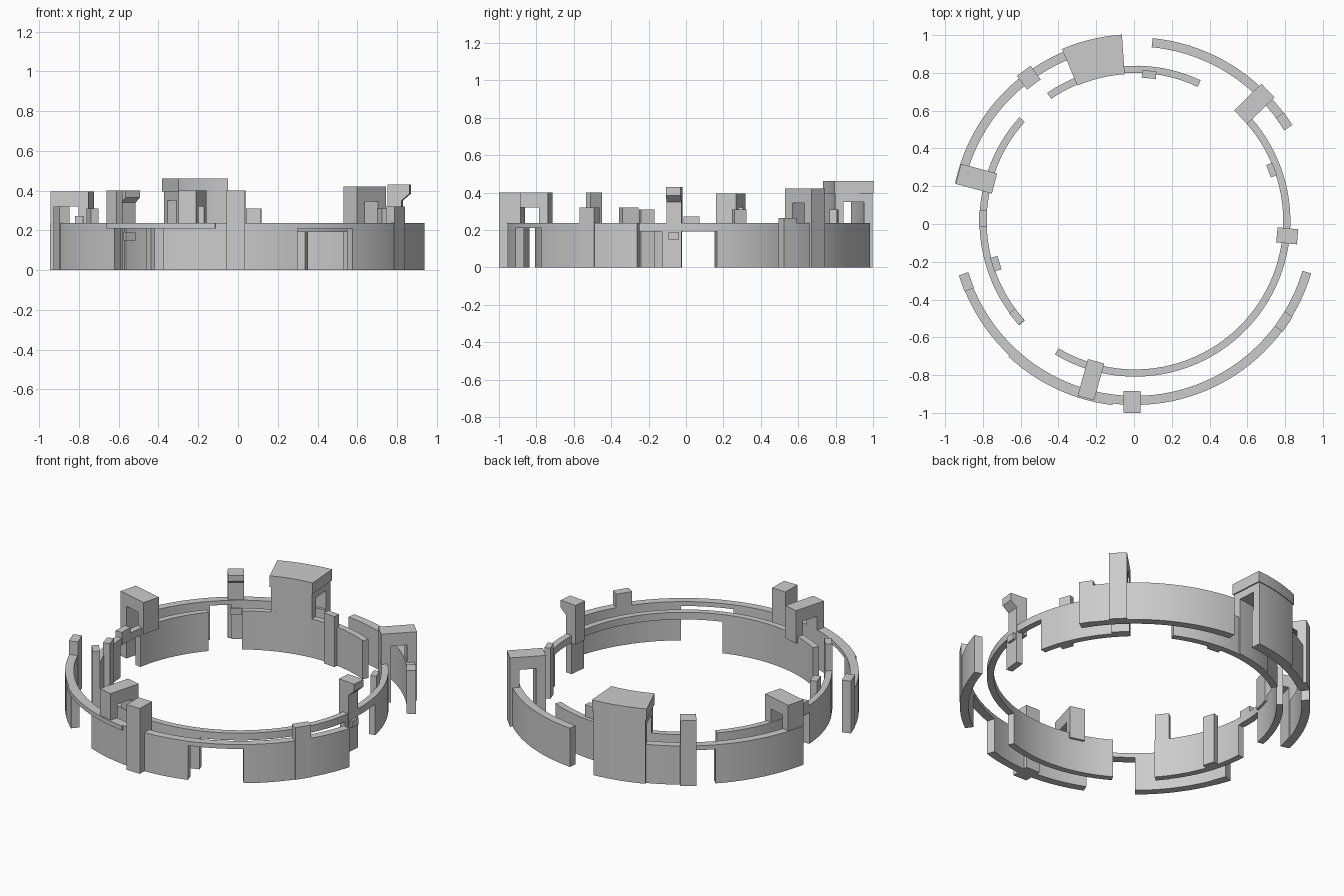
import bpy, bmesh, math

if "Cube" in bpy.data.objects:
    bpy.data.objects.remove(bpy.data.objects["Cube"])

CX, CY = 0.005, 0.015   # shared centre of both rings


def loft(name, sections):
    """Closed solid through a list of equal-length point rings."""
    bm = bmesh.new()
    rings = [[bm.verts.new(p) for p in s] for s in sections]
    n = len(rings[0])
    for a, b in zip(rings, rings[1:]):
        for i in range(n):
            j = (i + 1) % n
            bm.faces.new((a[i], a[j], b[j], b[i]))
    bm.faces.new(rings[0])
    bm.faces.new(rings[-1][::-1])
    bmesh.ops.recalc_face_normals(bm, faces=bm.faces)
    me = bpy.data.meshes.new(name)
    bm.to_mesh(me)
    bm.free()
    ob = bpy.data.objects.new(name, me)
    bpy.context.collection.objects.link(ob)
    return ob


def sweep(name, profile, a0, a1):
    """Sweep a (radius, height) profile around the centre between two angles."""
    n = max(2, int(abs(a1 - a0) / 3) + 1)
    secs = []
    for k in range(n + 1):
        t = math.radians(a0 + (a1 - a0) * k / n)
        secs.append([(CX + r * math.cos(t), CY + r * math.sin(t), z) for r, z in profile])
    ob = loft(name, secs)
    bpy.context.view_layer.objects.active = ob
    ob.select_set(True)
    bpy.ops.object.shade_smooth_by_angle(angle=math.radians(30))
    ob.select_set(False)
    return ob


def block(name, profile, az, width):
    """Extrude a (radius, height) profile straight along the tangent."""
    t = math.radians(az)
    c, s = math.cos(t), math.sin(t)
    return loft(name, [[(CX + r * c - w * s, CY + r * s + w * c, z) for r, z in profile]
                       for w in (-width / 2, width / 2)])


def rect(r0, r1, z0, z1):
    return [(r0, z0), (r1, z0), (r1, z1), (r0, z1)]


def ring_run(name, r0, r1, z_beam, spans):
    """Spans are (start, end, is_wall): full wall or just the top beam."""
    for i, (a, b, wall) in enumerate(spans):
        part = "wall" if wall else "beam"
        sweep(f"{name}_{part}_{i}", rect(r0, r1, 0 if wall else z_beam, 0.237), a, b)


# Outer ring: three broken arcs
ring_run("outer", 0.925, 0.973, 0.21, [
    (31.5, 84.5, True),
    (94.5, 128, True), (128, 135.5, False), (135.5, 168, True),
    (197.7, 230, True), (230, 247, False), (247, 287.6, True),
    (287.6, 306, False), (306, 343.5, True)])

# Inner ring: three broken arcs
ring_run("inner", 0.785, 0.823, 0.193, [
    (65, 124.4, True),
    (138, 170, True), (170, 183, False), (183, 222, True),
    (239, 289, True), (289, 350, False), (350, 357, True),
    (357, 370.5, False), (370.5, 403.5, True)])

# Thin ledge on the outside of the front left arc
sweep("outer_ledge", rect(0.96, 0.981, 0.21, 0.237), 227, 263)


def portal(r0, r1, leg, z_open, z_top, z_in, z_out):
    """Bridge outline: inner leg, opening, outer leg."""
    return [(r0, z_in), (r0 + leg, z_in), (r0 + leg, z_open), (r1 - leg, z_open),
            (r1 - leg, z_out), (r1, z_out), (r1, z_top), (r0, z_top)]


# Large gate tower, with a slightly sloping roof and a cap course
sweep("gate_tower", portal(0.785, 0.985, 0.045, 0.35, 0.395, 0.0, 0.0), 94.5, 112.5)
sweep("gate_cap", [(0.78, 0.395), (0.99, 0.395), (0.99, 0.462), (0.78, 0.462)], 94, 113)

# Bridges joining the two rings
block("left_bridge", portal(0.77, 0.968, 0.05, 0.32, 0.395, 0.2, 0.0), 165, 0.11)
block("back_right_bridge", portal(0.785, 0.987, 0.055, 0.345, 0.422, 0.0, 0.0), 44.5, 0.1)
block("front_bridge", portal(0.77, 0.972, 0.05, 0.32, 0.4, 0.2, 0.2), 254.5, 0.09)

# Back left post with a chamfered head overhanging inwards
block("back_left_post", [(0.935, 0), (0.99, 0), (0.99, 0.4), (0.90, 0.4), (0.90, 0.365),
                         (0.935, 0.34)], 126.5, 0.09)
block("back_left_sill", rect(0.915, 0.94, 0.15, 0.19), 126.5, 0.06)

# Right post with a head overhanging outwards
block("right_post", [(0.755, 0.19), (0.785, 0.19), (0.785, 0), (0.825, 0), (0.825, 0.35),
                     (0.865, 0.385), (0.865, 0.43), (0.755, 0.43)], -5.5, 0.08)
block("right_sill", rect(0.815, 0.84, 0.15, 0.19), -5.5, 0.055)

# Front post
block("front_post", rect(0.9, 1.015, 0, 0.4), 269.1, 0.092)

# Small posts and blocks: angle, inner radius, outer radius, width, bottom, top
for i, (az, r0, r1, w, z0, z1) in enumerate([
        (84.5, 0.76, 0.80, 0.075, 0, 0.31),
        (20.5, 0.755, 0.79, 0.07, 0, 0.31),
        (197, 0.75, 0.79, 0.075, 0, 0.31),
        (219, 0.785, 0.825, 0.08, 0, 0.4),
        (326, 0.924, 0.976, 0.095, 0, 0.32),
        (199.8, 0.922, 0.975, 0.09, 0, 0.32),
        (179, 0.783, 0.825, 0.085, 0.193, 0.272),
        (33.8, 0.924, 0.976, 0.08, 0, 0.265)]):
    block(f"small_post_{i}", rect(r0, r1, z0, z1), az, w)
